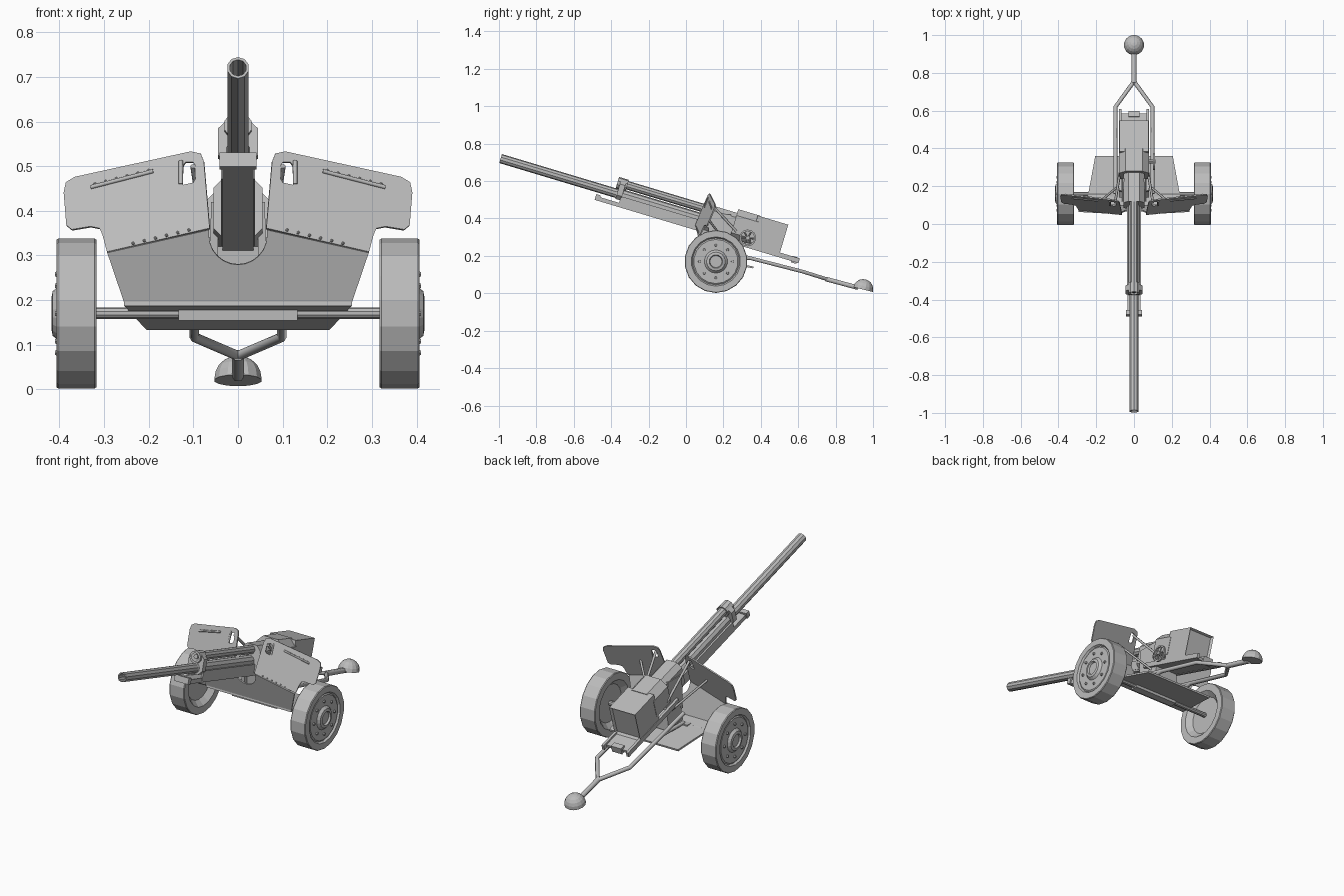
import bpy, bmesh, math
from mathutils import Matrix, Vector

if "Cube" in bpy.data.objects:
    bpy.data.objects.remove(bpy.data.objects["Cube"])

paint = bpy.data.materials.new("grey_paint")
paint.use_nodes = True
GREY = (0.5, 0.5, 0.5, 1)
paint.diffuse_color = GREY
paint.node_tree.nodes["Principled BSDF"].inputs["Base Color"].default_value = GREY

WORLD = Matrix.Identity(4)
# Tilted frame of the elevated gun: y runs back along the barrel axis
GUN = Matrix.Translation((0, 0, 0.423)) @ Matrix.Rotation(math.radians(-16.7), 4, 'X')


def finish(name, bm, frame=WORLD, mirror=False, thick=0):
    bmesh.ops.recalc_face_normals(bm, faces=bm.faces)
    me = bpy.data.meshes.new(name)
    bm.to_mesh(me)
    bm.free()
    me.materials.append(paint)
    ob = bpy.data.objects.new(name, me)
    bpy.context.collection.objects.link(ob)
    ob.matrix_world = frame
    if thick:
        mod = ob.modifiers.new("thickness", 'SOLIDIFY')
        mod.thickness, mod.offset = thick, 0
    if mirror:
        ob.modifiers.new("mirror", 'MIRROR')
    return ob


def prism(name, section, start, end, frame=WORLD, mirror=False):
    """Extrude an (x, z) section along y."""
    bm = bmesh.new()
    face = bm.faces.new([bm.verts.new((x, start, z)) for x, z in section])
    out = bmesh.ops.extrude_face_region(bm, geom=[face])["geom"]
    bmesh.ops.translate(bm, vec=(0, end - start, 0),
                        verts=[v for v in out if isinstance(v, bmesh.types.BMVert)])
    return finish(name, bm, frame, mirror)


def box(name, x, y, z, frame=WORLD, mirror=False):
    rect = [(x[0], z[0]), (x[1], z[0]), (x[1], z[1]), (x[0], z[1])]
    return prism(name, rect, y[0], y[1], frame, mirror)


def chamfered(w, low, high, c):
    return [(-w, low + c), (c - w, low), (w - c, low), (w, low + c),
            (w, high - c), (w - c, high), (c - w, high), (-w, high - c)]


def lathe(name, profile, sides, axis, centre, frame=WORLD, mirror=False):
    """Spin (radius, offset) points about the x or y axis through centre."""
    bm = bmesh.new()
    spin = Vector((1, 0, 0)) if axis == 'X' else Vector((0, 1, 0))
    pts = [bm.verts.new(spin * a + Vector((0, 0, r))) for r, a in profile]
    edges = [bm.edges.new(p) for p in zip(pts, pts[1:])]
    bmesh.ops.spin(bm, geom=pts + edges, cent=(0, 0, 0), axis=spin,
                   angle=math.tau, steps=sides, use_duplicate=False)
    bmesh.ops.remove_doubles(bm, verts=bm.verts, dist=1e-4)
    bmesh.ops.translate(bm, vec=centre, verts=bm.verts)
    return finish(name, bm, frame, mirror)


def rod(name, points, radius, frame=WORLD):
    cu = bpy.data.curves.new(name, 'CURVE')
    cu.dimensions, cu.bevel_depth, cu.bevel_resolution = '3D', radius, 1
    cu.use_fill_caps = True
    sp = cu.splines.new('POLY')
    sp.points.add(len(points) - 1)
    for p, co in zip(sp.points, points):
        p.co = (*co, 1)
    cu.materials.append(paint)
    ob = bpy.data.objects.new(name, cu)
    bpy.context.collection.objects.link(ob)
    ob.matrix_world = frame


def plate(name, loops, place, thick, mirror=True):
    """Fill an outline, with optional holes, on a sloping plane."""
    bm = bmesh.new()
    for loop in loops:
        vs = [bm.verts.new(place(x, z)) for x, z in loop]
        for a, b in zip(vs, vs[1:] + vs[:1]):
            bm.edges.new((a, b))
    bmesh.ops.triangle_fill(bm, use_beauty=True, edges=bm.edges[:])
    return finish(name, bm, WORLD, mirror, thick)


# Barrel with open bore, recoil tube above it and the bracket joining them
lathe("barrel", [(0, -0.9), (0.019, -0.9), (0.019, -1.035), (0.025, -1.035),
                 (0.025, -0.39), (0.03, -0.38), (0.03, 0.3), (0, 0.3)], 10, 'Y', (0, 0, 0), GUN)
lathe("recoil_tube", [(0, -0.395), (0.012, -0.395), (0.012, -0.385), (0.023, -0.385),
                      (0.023, 0.2), (0, 0.2)], 10, 'Y', (0, 0, 0.058), GUN)
prism("front_bracket", chamfered(0.045, -0.03, 0.075, 0.022), -0.385, -0.355, GUN)
lathe("bracket_ring", [(0.02, -0.4), (0.032, -0.4), (0.032, -0.345), (0.02, -0.345)],
      10, 'Y', (0, 0, 0.056), GUN)

# Cradle under the barrel
box("cradle_tray", (-0.035, 0.035), (-0.48, 0.3), (-0.067, -0.045), GUN)
box("cradle_nose", (-0.042, 0.042), (-0.49, -0.465), (-0.067, -0.035), GUN)
box("cradle_side", (0.028, 0.038), (-0.36, 0.3), (-0.058, -0.008), GUN, True)
box("tail_plate", (-0.07, 0.07), (0.2, 0.63), (-0.076, -0.062), GUN)
box("tail_rail", (0.066, 0.08), (0.2, 0.651), (-0.078, -0.052), GUN, True)
box("tail_stop", (-0.03, 0.03), (0.61, 0.64), (-0.085, -0.05), GUN)

# Breech: round collar, hump and rear housing with an inset back
prism("breech_collar", chamfered(0.055, -0.06, 0.085, 0.025), 0.1, 0.27, GUN)
prism("breech_hump", chamfered(0.079, -0.06, 0.106, 0.035), 0.26, 0.385, GUN)
housing = box("breech_housing", (-0.077, 0.077), (0.37, 0.54), (-0.062, 0.103), GUN)
bm = bmesh.new()
bm.from_mesh(housing.data)
bm.faces.ensure_lookup_table()
back = max(bm.faces, key=lambda f: f.calc_center_median().y)
bmesh.ops.inset_individual(bm, faces=[back], thickness=0.012, depth=0)
bmesh.ops.translate(bm, vec=(0, -0.012, 0), verts=back.verts[:])
bm.to_mesh(housing.data)
bm.free()

# Mount between cradle and floor
prism("mount_pedestal", [(-0.08, 0.17), (0.08, 0.17), (0.06, 0.32), (-0.06, 0.32)], 0.14, 0.26)
prism("mount_cheek", [(0.045, 0.24), (0.065, 0.24), (0.06, 0.42), (0.045, 0.42)],
      0.12, 0.24, WORLD, True)

# Elevation handwheel on the left side
lathe("handwheel_rim", [(0.036, 0), (0.036, 0.01), (0.045, 0.01), (0.045, 0), (0.036, 0)],
      14, 'X', (0.1, 0.33, 0.296))
lathe("handwheel_shaft", [(0, 0.06), (0.011, 0.06), (0.011, 0.115), (0, 0.115)],
      8, 'X', (0, 0.33, 0.296))
for k in range(3):
    a = k * math.pi / 3
    d = Vector((0, math.cos(a), math.sin(a))) * 0.04
    c = Vector((0.105, 0.33, 0.296))
    rod("handwheel_spoke", [c - d, c + d], 0.004)


# Swept-back shield wings with sight windows
def on_shield(x, z, lift=0):
    return Vector((x, 0.03 + 0.2 * (x - 0.06) + 0.4 * (z - 0.31) - lift, z))


wing = [(0.063, 0.36), (0.076, 0.51), (0.083, 0.527), (0.105, 0.532), (0.365, 0.475),
        (0.385, 0.463), (0.39, 0.44), (0.384, 0.367), (0.372, 0.357), (0.33, 0.364),
        (0.31, 0.36), (0.303, 0.345), (0.293, 0.307)]
window = [(0.095, 0.47), (0.1, 0.462), (0.122, 0.457), (0.125, 0.462),
          (0.122, 0.502), (0.117, 0.508), (0.1, 0.508), (0.096, 0.502)]
plate("shield_wing", [wing, window], on_shield, 0.007)

# Shield trim: bars, rivets, window flaps and braces
for s in (-1, 1):
    flip = Vector((s, 1, 1))
    rod("shield_bar", [on_shield(x, z, 0.004) * flip
                       for x, z in ((0.19, 0.489), (0.33, 0.453))], 0.005)
    rod("window_flap_hinge", [on_shield(0.128, z, 0.004) * flip for z in (0.46, 0.512)], 0.005)
    rod("upper_brace", [on_shield(0.2, 0.42) * flip, (s * 0.06, 0.22, 0.26)], 0.006)
    rod("lower_brace", [on_shield(0.1, 0.5) * flip, (s * 0.075, 0.27, 0.33)], 0.007)
bm = bmesh.new()
for k in range(6):
    for x, z in ((0.11 + 0.025 * k, 0.357 - 0.006 * k), (0.2 + 0.024 * k, 0.49 - 0.006 * k)):
        bmesh.ops.create_icosphere(bm, subdivisions=1, radius=0.004,
                                   matrix=Matrix.Translation(on_shield(x, z, 0.005)))
finish("shield_rivets", bm, WORLD, True)

# Lower apron with a round notch for the gun, and the sloping floor
notch = [(0.065 * math.sin(a), 0.345 - 0.065 * math.cos(a))
         for a in (math.radians(15 * k) for k in range(6, -1, -1))]
apron = [(0, 0.195), (0.255, 0.195), (0.293, 0.307), (0.065, 0.358)] + notch
plate("shield_apron", [apron], lambda x, z: (x, 0.095 - 0.25 * (z - 0.195), z), 0.007)
floor = [(0, 0.09), (0.255, 0.09), (0.205, 0.36), (0, 0.36)]
plate("floor_plate", [floor], lambda x, y: (x, y, 0.192 - 0.2 * (y - 0.09)), 0.01)

# Axle and its sleeve
lathe("axle", [(0, -0.35), (0.013, -0.35), (0.013, 0.35), (0, 0.35)], 10, 'X', (0, 0.158, 0.171))
box("axle_sleeve", (-0.133, 0.133), (0.138, 0.178), (0.154, 0.186))

# Wheels with dished inner side, raised hub and bolts
tyre = [(0, 0.345), (0.1, 0.345), (0.128, 0.318), (0.165, 0.317), (0.168, 0.321),
        (0.168, 0.403), (0.165, 0.407), (0.132, 0.407), (0.125, 0.397), (0.118, 0.402),
        (0.062, 0.402), (0.05, 0.415), (0.036, 0.418), (0.032, 0.408), (0, 0.408)]
lathe("wheel", tyre, 18, 'X', (0, 0.16, 0.17), WORLD, True)
bm = bmesh.new()
for k in range(8):
    a = k * math.tau / 8
    at = Vector((0.405, 0.16 + 0.088 * math.cos(a), 0.17 + 0.088 * math.sin(a)))
    bmesh.ops.create_cone(bm, cap_ends=True, segments=6, radius1=0.008, radius2=0.006, depth=0.01,
                          matrix=Matrix.Translation(at) @ Matrix.Rotation(math.pi / 2, 4, 'Y'))
finish("wheel_bolts", bm, WORLD, True)

# Forked trail joining into a single tow bar
for s in (-1, 1):
    rod("trail_leg", [(s * 0.098, 0.16, 0.235), (s * 0.098, 0.62, 0.117), (0, 0.755, 0.075)], 0.011)
    rod("trail_stay", [(s * 0.098, 0.34, 0.188), (s * 0.098, 0.16, 0.185)], 0.01)
rod("tow_bar", [(0, 0.745, 0.077), (0, 0.92, 0.03)], 0.014)

# Domed ground spade at the tail
bm = bmesh.new()
bmesh.ops.create_uvsphere(bm, u_segments=14, v_segments=10, radius=0.054)
bmesh.ops.bisect_plane(bm, geom=bm.verts[:] + bm.edges[:] + bm.faces[:], plane_co=(0, 0, -0.002),
                       plane_no=(0, 0, -1), clear_outer=True)
bmesh.ops.holes_fill(bm, edges=[e for e in bm.edges if e.is_boundary])
finish("tail_spade", bm, Matrix.Translation((0, 0.947, 0.022)) @ Matrix.Rotation(math.radians(-14), 4, 'X'))
